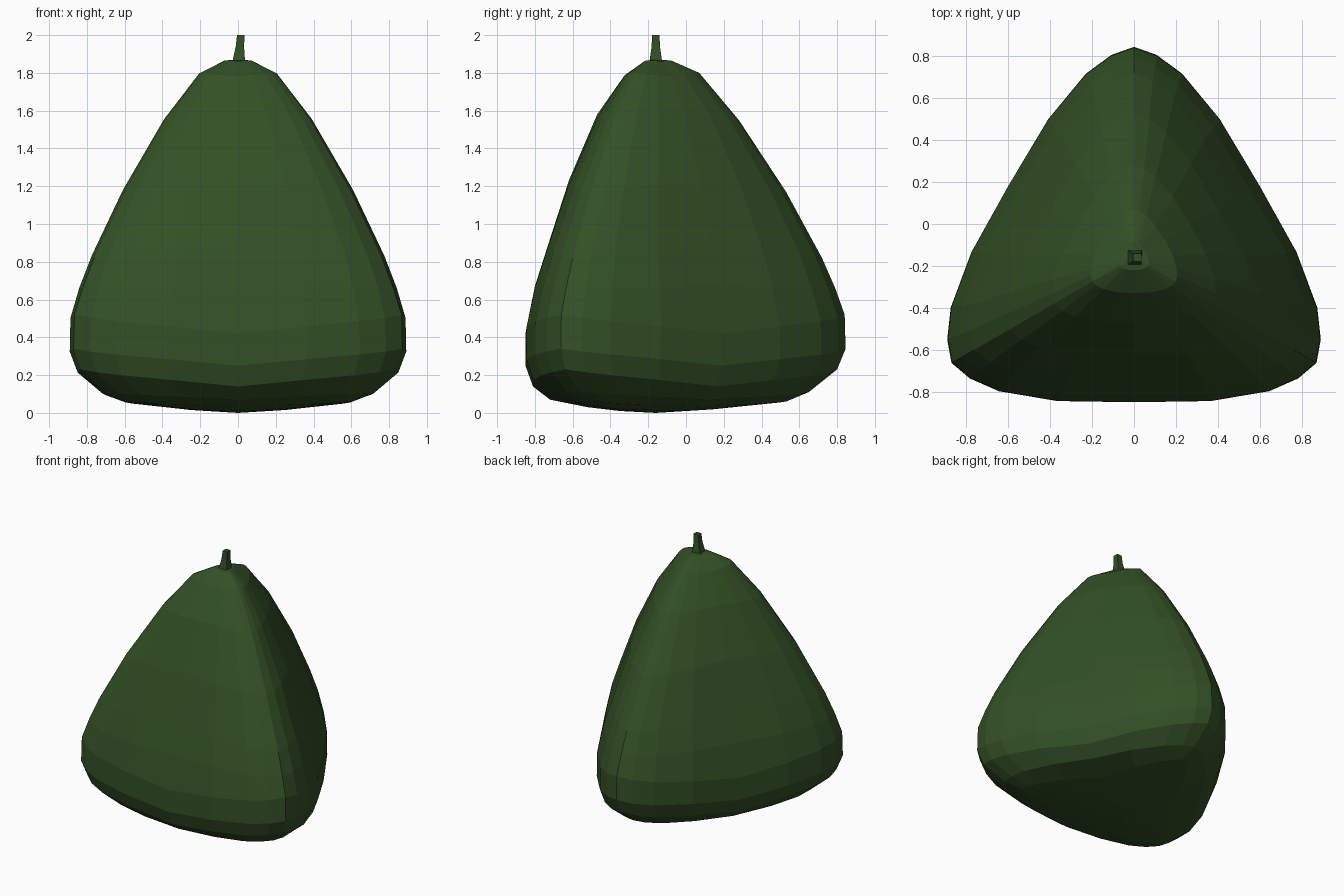
import bpy, bmesh, math
from mathutils import Vector

if "Cube" in bpy.data.objects:
    bpy.data.objects.remove(bpy.data.objects["Cube"])

AXIS = Vector((0, -0.16, 0))

green = bpy.data.materials.new("dark_leaf_green")
green.diffuse_color = (0.033, 0.080, 0.019, 1)
green.use_nodes = True
green.node_tree.nodes["Principled BSDF"].inputs["Base Color"].default_value = green.diffuse_color


def loft(name, rings, bottom=None, top=None):
    """Skin closed rings (listed top to bottom), closing ends with a pole or a cap."""
    bm = bmesh.new()
    rows = [[bm.verts.new(p) for p in ring] for ring in rings]
    n = len(rows[0])
    for a, b in zip(rows, rows[1:]):
        for i in range(n):
            j = (i + 1) % n
            bm.faces.new((a[i], b[i], b[j], a[j]))
    for row, pole in ((rows[0], top), (rows[-1], bottom)):
        if pole is None:
            bm.faces.new(row)
        else:
            v = bm.verts.new(pole)
            for i in range(n):
                bm.faces.new((row[i], row[(i + 1) % n], v))
    bmesh.ops.recalc_face_normals(bm, faces=bm.faces)
    mesh = bpy.data.meshes.new(name)
    bm.to_mesh(mesh)
    bm.free()
    mesh.materials.append(green)
    obj = bpy.data.objects.new(name, mesh)
    bpy.context.collection.objects.link(obj)
    return obj


# Rounded-triangle section: weights of the corner point and the mid-side point
HALF = [(1, 0), (0.90, 0.18), (0.74, 0.385), (0.42, 0.686), (0, 1)]


def tri_ring(rc, zc, rf, zf):
    pts = []
    for k in range(3):
        base = math.radians(90 + 120 * k)
        for side, half in ((1, HALF), (-1, HALF[-2:0:-1])):
            # second half belongs to the next corner, mirrored
            ang = base if side == 1 else base + math.radians(120)
            mid = ang + side * math.radians(60)
            c = Vector((math.cos(ang), math.sin(ang), 0)) * rc
            m = Vector((math.cos(mid), math.sin(mid), 0)) * rf
            for a, b in half:
                z = (a * zc + b * zf) / (a + b)
                pts.append(AXIS + c * a + m * b + Vector((0, 0, z)))
    return pts


# Fruit body: corner radius, corner height, mid-side radius, mid-side height
PROFILE = [
    (0.08, 1.866, 0.06, 1.862),
    (0.23, 1.80, 0.17, 1.78),
    (0.44, 1.55, 0.31, 1.58),
    (0.69, 1.17, 0.46, 1.23),
    (0.88, 0.82, 0.57, 0.89),
    (0.95, 0.66, 0.64, 0.67),
    (1.00, 0.52, 0.69, 0.42),
    (1.005, 0.34, 0.69, 0.25),
    (0.96, 0.23, 0.65, 0.14),
    (0.81, 0.11, 0.56, 0.07),
    (0.69, 0.06, 0.36, 0.03),
    (0.31, 0.02, 0.19, 0.01),
]
loft("rounded_body", [tri_ring(*p) for p in PROFILE],
     bottom=AXIS, top=AXIS + Vector((0, 0, 1.87)))


# Stem: slightly leaning, tapered square stalk
def square(x, y, z, h):
    return [(x + sx * h, y + sy * h, z) for sx, sy in ((-1, -1), (1, -1), (1, 1), (-1, 1))]


loft("stem", [square(0.015, -0.16, 2.0, 0.02),
              square(0.01, -0.16, 1.94, 0.022),
              square(0.003, -0.16, 1.85, 0.035)])
